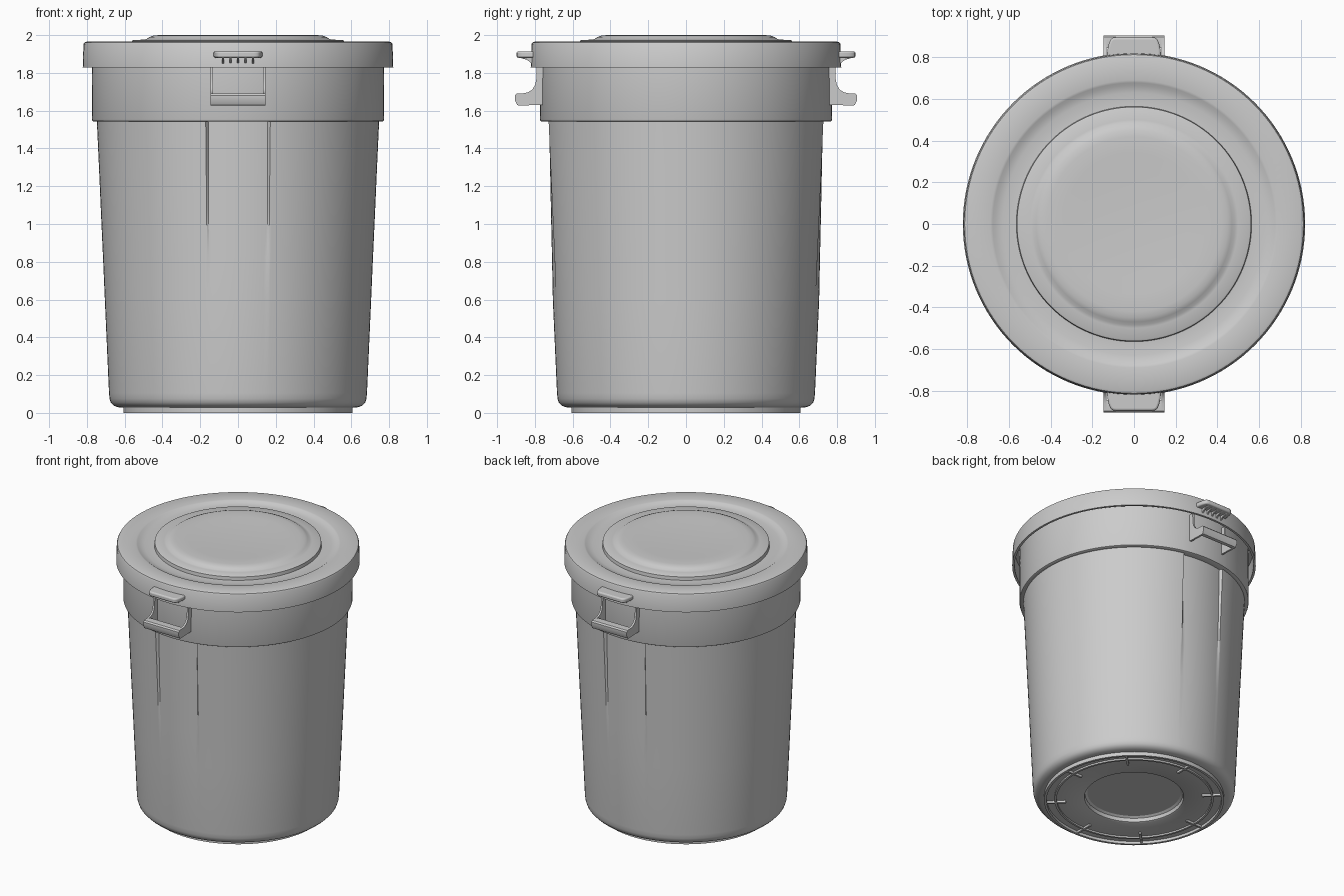
import bpy, bmesh
from math import pi, sin, cos, tau

if "Cube" in bpy.data.objects:
    bpy.data.objects.remove(bpy.data.objects["Cube"])

PANEL = 0.219           # half angle of the shallow front/back panels


def finish(name, bm, angle=30, bevel=0.0):
    bmesh.ops.remove_doubles(bm, verts=bm.verts, dist=1e-5)
    bmesh.ops.recalc_face_normals(bm, faces=bm.faces)
    me = bpy.data.meshes.new(name)
    bm.to_mesh(me)
    bm.free()
    ob = bpy.data.objects.new(name, me)
    bpy.context.collection.objects.link(ob)
    if bevel:
        m = ob.modifiers.new("bevel", 'BEVEL')
        m.width, m.segments = bevel, 3
    bpy.ops.object.select_all(action='DESELECT')
    ob.select_set(True)
    bpy.context.view_layer.objects.active = ob
    bpy.ops.object.shade_smooth_by_angle(angle=angle * pi / 180)
    return ob


def revolve(name, profile, closed=False, dent=None, angle=30):
    """Spin (r, z) points around z; dent(angle, index) lowers the radius."""
    angs = [i * tau / 128 for i in range(128)]
    if dent:
        edges = [c + s * e for c in (pi / 2, 3 * pi / 2) for s in (-1, 1)
                 for e in (PANEL, PANEL + 0.012)]
        angs = [a for a in angs if all(abs(a - e) > 0.012 for e in edges)]
        angs = sorted(angs + edges)
    bm = bmesh.new()
    rings = []
    for i, (r, z) in enumerate(profile):
        ring = []
        for a in angs:
            q = r - (dent(a, i) if dent else 0)
            ring.append(bm.verts.new((q * cos(a), q * sin(a), z)))
        if r < 1e-6:
            for v in ring[1:]:
                bm.verts.remove(v)
            ring = ring[:1] * len(angs)
        rings.append(ring)
    n = len(angs)
    pairs = list(zip(rings, rings[1:])) + ([(rings[-1], rings[0])] if closed else [])
    for lo, hi in pairs:
        for k in range(n):
            vs = [lo[k], lo[(k + 1) % n], hi[(k + 1) % n], hi[k]]
            bm.faces.new(list(dict.fromkeys(vs)))
    return finish(name, bm, angle)


def prism(name, pts, to3d, lo, hi, bevel=0.0):
    """Extrude a 2D outline between lo and hi; to3d maps (a, b, t) to xyz."""
    bm = bmesh.new()
    A = [bm.verts.new(to3d(a, b, lo)) for a, b in pts]
    B = [bm.verts.new(to3d(a, b, hi)) for a, b in pts]
    bm.faces.new(A)
    bm.faces.new(B[::-1])
    for i in range(len(pts)):
        j = (i + 1) % len(pts)
        bm.faces.new((A[i], A[j], B[j], B[i]))
    return finish(name, bm, 35, bevel)


# bin body: underside, tapered wall, collar band, rim, hollow inside
body = [(0, 0.06), (0.315, 0.06), (0.33, 0.05), (0.335, 0.025), (0.345, 0.02),
        (0.522, 0.02), (0.522, 0.008), (0.537, 0.008), (0.537, 0.02),
        (0.59, 0.02), (0.59, 0.0), (0.607, 0.0), (0.607, 0.028),
        (0.635, 0.03), (0.658, 0.038), (0.673, 0.054), (0.68, 0.075), (0.683, 0.105),
        (0.705, 0.6), (0.715, 0.83), (0.726, 1.07), (0.736, 1.3), (0.747, 1.542),
        (0.764, 1.542), (0.771, 1.546), (0.774, 1.555), (0.772, 1.83), (0.772, 1.93),
        (0.752, 1.93), (0.75, 1.57), (0.722, 1.54), (0.66, 0.09), (0.64, 0.075), (0, 0.075)]


def panel_dent(a, i):
    off = min(abs(a - pi / 2), abs(a - 3 * pi / 2))
    if not 18 <= i <= 22 or off > PANEL + 0.006:
        return 0
    return 0.022 * max(0, (body[i][1] - 0.6) / 0.942)


revolve("bin_body", body, dent=panel_dent)

# lid: skirt, flat rim, groove and raised centre, with thickness
lid = [(0, 1.994), (0.26, 1.994), (0.34, 2.0), (0.42, 2.0), (0.45, 1.997), (0.47, 1.989),
       (0.485, 1.979), (0.5, 1.976), (0.555, 1.974), (0.562, 1.97), (0.565, 1.946),
       (0.59, 1.945), (0.63, 1.948), (0.665, 1.953), (0.678, 1.962), (0.69, 1.965),
       (0.803, 1.965), (0.813, 1.961), (0.818, 1.952), (0.822, 1.828),
       (0.806, 1.828), (0.802, 1.945), (0.69, 1.945), (0.66, 1.933), (0.55, 1.928),
       (0.54, 1.95), (0, 1.965)]
revolve("lid", lid)

# short radial ribs under the base
bm = bmesh.new()
for k in range(8):
    a = k * tau / 8
    cube = bmesh.ops.create_cube(bm, size=1)["verts"]
    for v in cube:
        x, y, z = 0.53 + v.co.x * 0.135, v.co.y * 0.014, 0.0145 + v.co.z * 0.021
        v.co = (x * cos(a) - y * sin(a), x * sin(a) + y * cos(a), z)
finish("base_ribs", bm)

# handles and lid tabs, on front and back
cheek = [(0.755, 1.835), (0.79, 1.835), (0.792, 1.77), (0.799, 1.735), (0.815, 1.71),
         (0.838, 1.697), (0.862, 1.692), (0.897, 1.69), (0.906, 1.68), (0.906, 1.655),
         (0.894, 1.63), (0.885, 1.627), (0.755, 1.631)]
grip = [(0.845, 1.69), (0.862, 1.692), (0.897, 1.69), (0.906, 1.68), (0.906, 1.655),
        (0.894, 1.63), (0.885, 1.627), (0.868, 1.63), (0.855, 1.65)]
gusset = [(0.812, 1.89), (0.885, 1.89), (0.875, 1.879), (0.84, 1.868), (0.812, 1.845)]
half_tab = [(0.13, 0.79), (0.128, 0.835), (0.121, 0.865), (0.113, 0.885), (0.102, 0.894),
            (0.085, 0.897)]
tab = half_tab + [(-x, y) for x, y in reversed(half_tab)]

for side, s in (("front", -1), ("back", 1)):
    def along_x(y, z, x, s=s):
        return (x, s * y, z)

    def along_z(x, y, z, s=s):
        return (x, s * y, z)

    for edge, x in (("left", -0.146), ("right", 0.132)):
        prism(f"{side}_handle_cheek_{edge}", cheek, along_x, x, x + 0.014)
    prism(f"{side}_handle_grip", grip, along_x, -0.14, 0.14)
    prism(f"{side}_lid_tab", tab, along_z, 1.88, 1.914, 0.01)
    for k in range(5):
        x = (k - 2) * 0.04
        prism(f"{side}_tab_gusset_{k + 1}", gusset, along_x, x - 0.005, x + 0.005)
